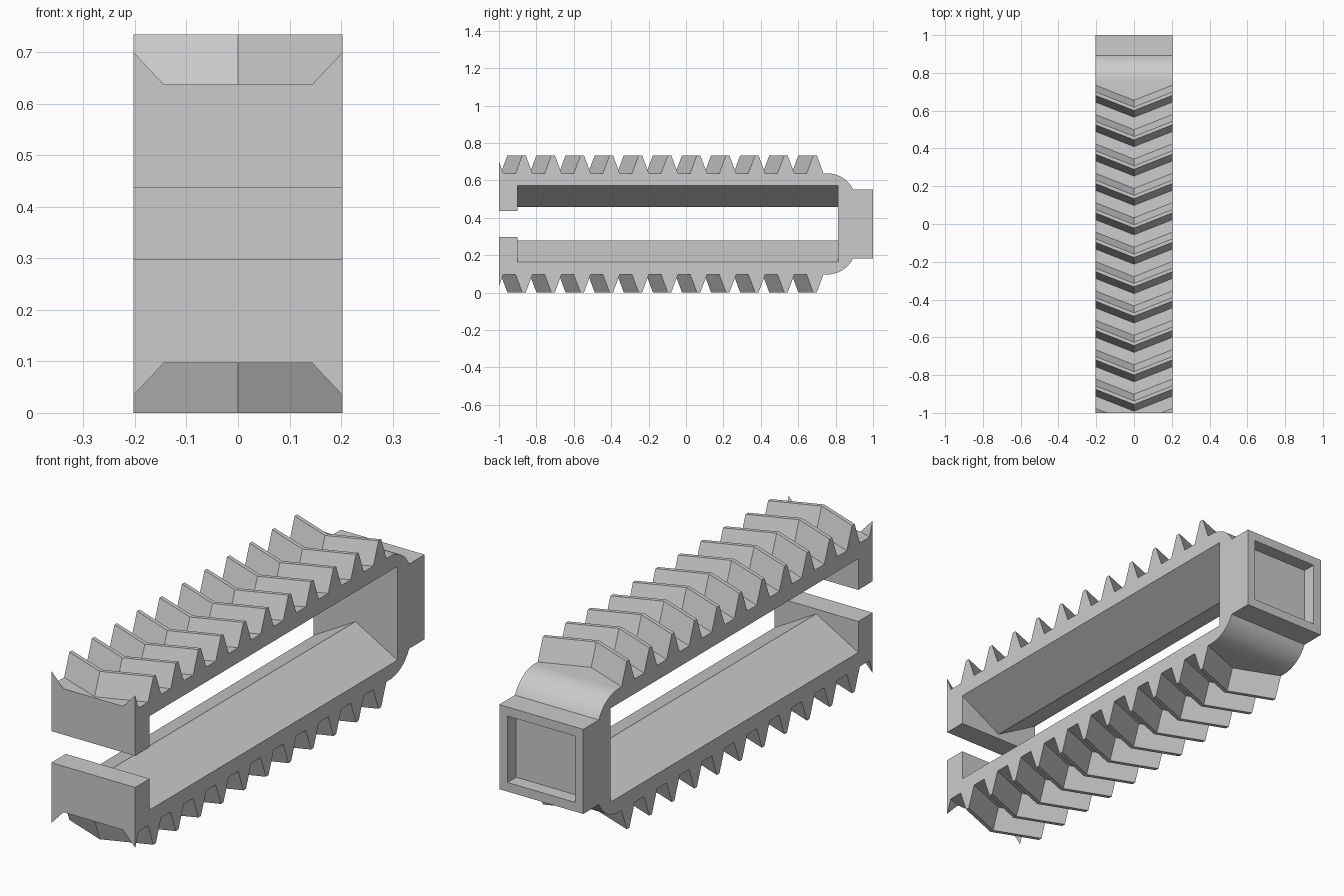
import bpy, bmesh, math
from mathutils import Vector

cube = bpy.data.objects.get("Cube")
if cube:
    bpy.data.objects.remove(cube, do_unlink=True)

W = 0.203       # half width
MID = 0.367     # height of the symmetry plane
ARM = 0.27      # outer arm surface, from the symmetry plane
INNER = 0.205   # inner arm surface at the sides
WALL = 0.812    # front of the rear block

grey = bpy.data.materials.new("grey")
grey.use_nodes = True
grey.diffuse_color = (0.6, 0.6, 0.6, 1)
grey.node_tree.nodes["Principled BSDF"].inputs["Base Color"].default_value = (0.6, 0.6, 0.6, 1)


def finish(bm, name, mirror=False):
    """Turn a bmesh into an object, optionally mirrored top to bottom."""
    bmesh.ops.recalc_face_normals(bm, faces=bm.faces[:])
    mesh = bpy.data.meshes.new(name)
    bm.to_mesh(mesh)
    bm.free()
    mesh.materials.append(grey)
    ob = bpy.data.objects.new(name, mesh)
    ob.location.z = MID
    bpy.context.collection.objects.link(ob)
    if mirror:
        mod = ob.modifiers.new("top_to_bottom", 'MIRROR')
        mod.use_axis = (False, False, True)
        mod.use_mirror_merge = False
    return ob


def loft(bm, sections):
    """Closed solid through a list of matching point loops."""
    rings = [[bm.verts.new(p) for p in s] for s in sections]
    n = len(rings[0])
    for a, b in zip(rings, rings[1:]):
        for i in range(n):
            j = (i + 1) % n
            bm.faces.new((a[i], a[j], b[j], b[i]))
    bm.faces.new(rings[0])
    bm.faces.new(rings[-1])


# Frame: U-shaped side profile with hooked front ends and rounded shoulders
RADIUS, CENTRE_Y, BLOCK = 0.15, 0.757, 0.185
end = math.asin((ARM - RADIUS - BLOCK) / -RADIUS)
centre_z = ARM - RADIUS
stop = math.asin((BLOCK - centre_z) / RADIUS)
half = [(WALL, INNER), (-0.9, INNER), (-0.9, 0.069), (-1, 0.069), (-1, ARM)]
for i in range(13):
    a = math.pi / 2 + (stop - math.pi / 2) * i / 12
    half.append((CENTRE_Y + RADIUS * math.cos(a), centre_z + RADIUS * math.sin(a)))
half.append((1, BLOCK))
profile = half + [(y, -z) for y, z in reversed(half)]
bm = bmesh.new()
loft(bm, [[(x, y, z) for y, z in profile] for x in (-W, W)])
bmesh.ops.recalc_face_normals(bm, faces=bm.faces[:])

# Rectangular socket in the rear face
back = [f for f in bm.faces if f.normal.y > 0.9 and f.calc_center_median().y > 0.99]
bmesh.ops.inset_region(bm, faces=back, thickness=0.04, use_even_offset=True)
bmesh.ops.inset_region(bm, faces=back, thickness=0, depth=-0.06)
frame = finish(bm, "frame")
bpy.context.view_layer.objects.active = frame
frame.select_set(True)
bpy.ops.object.shade_smooth_by_angle(angle=math.radians(25))

# Ridges along the inside of both arms
bm = bmesh.new()
loft(bm, [[(-W, y, INNER), (0, y, 0.09), (W, y, INNER)] for y in (-0.9, WALL)])
finish(bm, "inner_ridges", mirror=True)

# Chevron teeth; the frontmost one is trimmed flush with the front
PITCH, SWEEP = 0.1556, 0.08
bm = bmesh.new()
for k in range(12):
    y0 = 0.735 - PITCH * k
    sections = []
    for x in (-W, 0, W):
        y = y0 - (SWEEP if x == 0 else 0)
        sections.append([(x, y, ARM), (x, y - 0.036, MID),
                         (x, y - 0.054, MID), (x, y - 0.09, ARM)])
    loft(bm, sections)
bmesh.ops.bisect_plane(bm, geom=bm.verts[:] + bm.edges[:] + bm.faces[:],
                       plane_co=Vector((0, -1, 0)), plane_no=Vector((0, -1, 0)),
                       clear_outer=True)
bmesh.ops.holes_fill(bm, edges=[e for e in bm.edges if e.is_boundary], sides=0)
finish(bm, "chevron_teeth", mirror=True)
